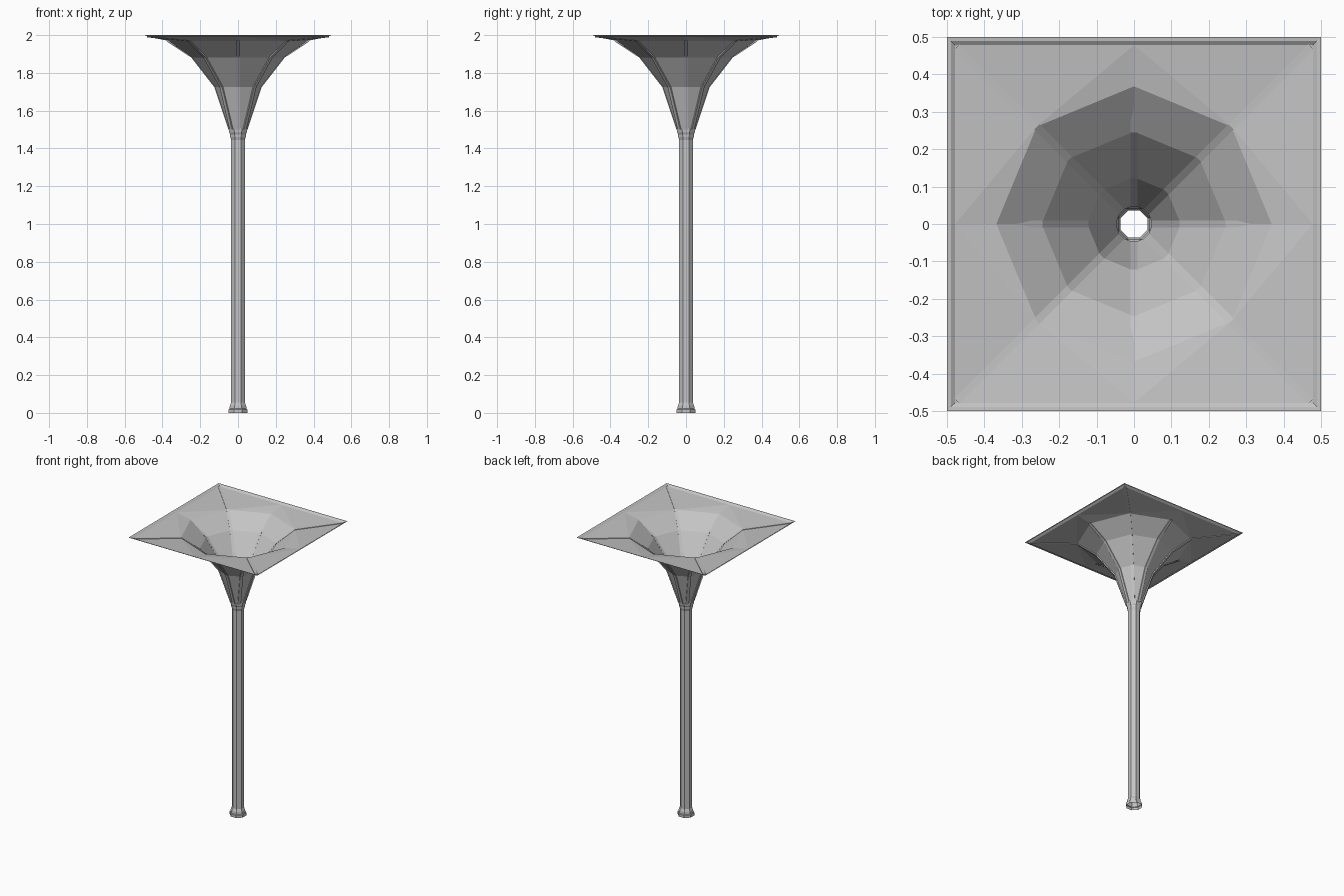
import bpy, bmesh
from math import sin, cos, pi
from mathutils import Vector

cube = bpy.data.objects.get("Cube")
if cube:
    bpy.data.objects.remove(cube, do_unlink=True)

grey = bpy.data.materials.new("light grey")
grey.use_nodes = True
COLOUR = (0.55, 0.55, 0.55, 1)
grey.diffuse_color = COLOUR
grey.node_tree.nodes["Principled BSDF"].inputs["Base Color"].default_value = COLOUR


def finish(bm, name):
    bmesh.ops.recalc_face_normals(bm, faces=bm.faces)
    mesh = bpy.data.meshes.new(name)
    bm.to_mesh(mesh)
    bm.free()
    mesh.materials.append(grey)
    obj = bpy.data.objects.new(name, mesh)
    bpy.context.collection.objects.link(obj)
    return obj


def octagon(bm, r, z, turn=0):
    return [bm.verts.new((r * cos(i * pi / 4 + turn), r * sin(i * pi / 4 + turn), z))
            for i in range(8)]


def square(bm, h, z):
    # eight points: edge middles alternate with corners
    points = []
    for i in range(8):
        x, y = cos(i * pi / 4), sin(i * pi / 4)
        k = h / max(abs(x), abs(y))
        points.append(bm.verts.new((x * k, y * k, z)))
    return points


def bridge(bm, a, b, split=False):
    for i in range(8):
        j = (i + 1) % 8
        if not split:
            bm.faces.new((a[i], a[j], b[j], b[i]))
        elif i % 2 == 0:
            bm.faces.new((a[i], a[j], b[i]))
            bm.faces.new((a[j], b[j], b[i]))
        else:
            bm.faces.new((a[i], a[j], b[j]))
            bm.faces.new((a[i], b[j], b[i]))


# Hollow octagonal shaft with stepped foot and collar
SHAFT = [(0.05, 0), (0.05, 0.018), (0.045, 0.022), (0.043, 0.038), (0.036, 0.055),
         (0.036, 1.445), (0.041, 1.46), (0.042, 1.475), (0.047, 1.485), (0.05, 1.505)]
bm = bmesh.new()
rings = [octagon(bm, r / cos(pi / 8), z, pi / 8) for r, z in SHAFT]
for a, b in zip(rings, rings[1:]):
    bridge(bm, a, b)
finish(bm, "shaft")

# Faceted funnel that opens into a square
FUNNEL = [(0.05, 1.5), (0.125, 1.725), (0.247, 1.882), (0.368, 1.97)]
RIM = [(0.478, 1.991), (0.489, 1.999), (0.5, 2.0)]
bm = bmesh.new()
rings = [octagon(bm, r, z) for r, z in FUNNEL]
rings += [square(bm, h, z) for h, z in RIM]
for n, (a, b) in enumerate(zip(rings, rings[1:])):
    bridge(bm, a, b, n == len(FUNNEL) - 1)
finish(bm, "funnel")


# Square-section ribs along the folds of the funnel
def rib(name, path, angle, width=0.02, above=0.004, below=0.003):
    out = Vector((cos(angle), sin(angle), 0))
    side = Vector((-sin(angle), cos(angle), 0)) * width / 2
    up = Vector((0, 0, 1))
    bm = bmesh.new()
    loops = []
    for n, (r, z) in enumerate(path):
        p, q = path[max(n - 1, 0)], path[min(n + 1, len(path) - 1)]
        along = (out * (q[0] - p[0]) + up * (q[1] - p[1])).normalized()
        normal = along.cross(side).normalized()
        if normal.z < 0:
            normal = -normal
        c = out * r + up * z
        corners = (c + side + normal * above, c - side + normal * above,
                   c - side - normal * below, c + side - normal * below)
        loops.append([bm.verts.new(v) for v in corners])
    for a, b in zip(loops, loops[1:]):
        for i in range(4):
            j = (i + 1) % 4
            bm.faces.new((a[i], a[j], b[j], b[i]))
    bm.faces.new(loops[0])
    bm.faces.new(loops[-1])
    finish(bm, name)


for i in range(4):
    rib(f"side_rib_{i + 1}", FUNNEL[:3] + [(0.375, 1.966)], i * pi / 2, below=0.001)
    rib(f"corner_rib_{i + 1}", FUNNEL + [(0.67, 1.991)], i * pi / 2 + pi / 4)
